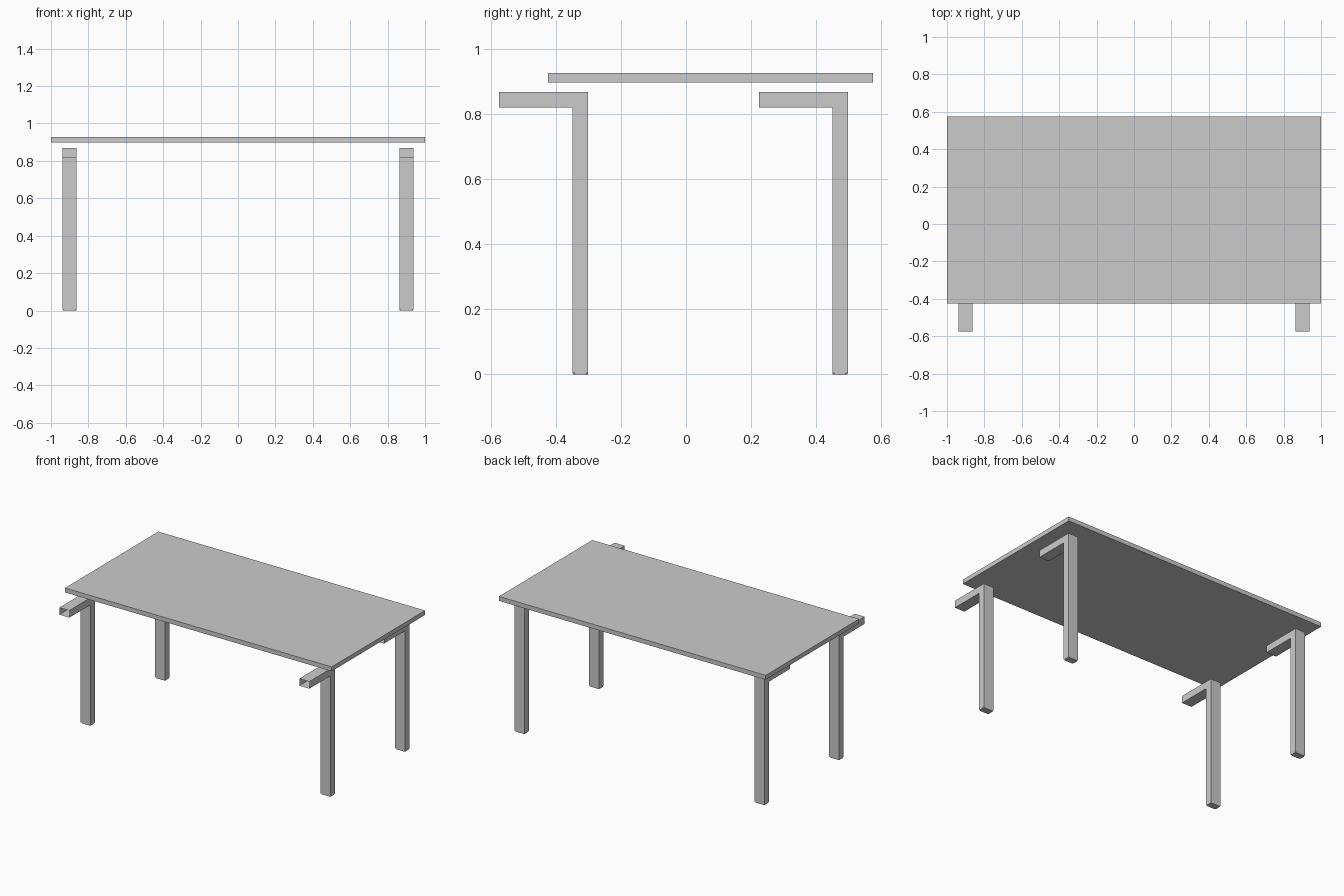
import bpy, bmesh
from mathutils import Matrix

if "Cube" in bpy.data.objects:
    bpy.data.objects.remove(bpy.data.objects["Cube"])


def finish(bm, name):
    bmesh.ops.recalc_face_normals(bm, faces=bm.faces)
    mesh = bpy.data.meshes.new(name)
    bm.to_mesh(mesh)
    bm.free()
    obj = bpy.data.objects.new(name, mesh)
    bpy.context.collection.objects.link(obj)
    return obj


def box(name, x0, x1, y0, y1, z0, z1):
    bm = bmesh.new()
    bmesh.ops.create_cube(bm, size=1)
    bmesh.ops.transform(bm, verts=bm.verts, matrix=Matrix.Translation(
        ((x0 + x1) / 2, (y0 + y1) / 2, (z0 + z1) / 2))
        @ Matrix.Diagonal((x1 - x0, y1 - y0, z1 - z0, 1)))
    return bm


W, T = 0.075, 0.048          # tube width and depth
FOOT, ARM_Z = 0.005, 0.868   # leg bottom and arm top


def bent_leg(name, x, tip):
    """L-shaped square tube: post at the back, open-ended arm to the front."""
    back = tip + 0.274
    front = back - T
    outline = [(tip, ARM_Z), (back, ARM_Z), (back, FOOT),
               (front, FOOT), (front, ARM_Z - T), (tip, ARM_Z - T)]
    bm = bmesh.new()
    a, b = [[bm.verts.new((x + s * W / 2, y, z)) for y, z in outline]
            for s in (-1, 1)]
    bm.faces.new(a)
    bm.faces.new(b)
    for i in (0, 1, 3, 4):   # arm tip and post bottom stay open
        bm.faces.new((a[i], a[i + 1], b[i + 1], b[i]))
    finish(bm, name)

    # foot plug with clipped corners closing the post
    h = W / 2 - 0.001
    bm = box(name, x - h, x + h, front + 0.001, back - 0.001, 0, FOOT + 0.001)
    upright = [e for e in bm.edges
               if abs(e.verts[0].co.z - e.verts[1].co.z) > 0.001]
    bmesh.ops.bevel(bm, geom=upright, offset=0.006, segments=1,
                    affect='EDGES')
    finish(bm, name.replace("leg", "foot"))


# table top
finish(box("table_top", -1, 1, -0.425, 0.575, 0.897, 0.927), "table_top")

# four legs with arms
for side, x in (("left", -0.9), ("right", 0.9)):
    for row, tip in (("front", -0.575), ("back", 0.224)):
        bent_leg(f"{row}_{side}_leg", x, tip)
